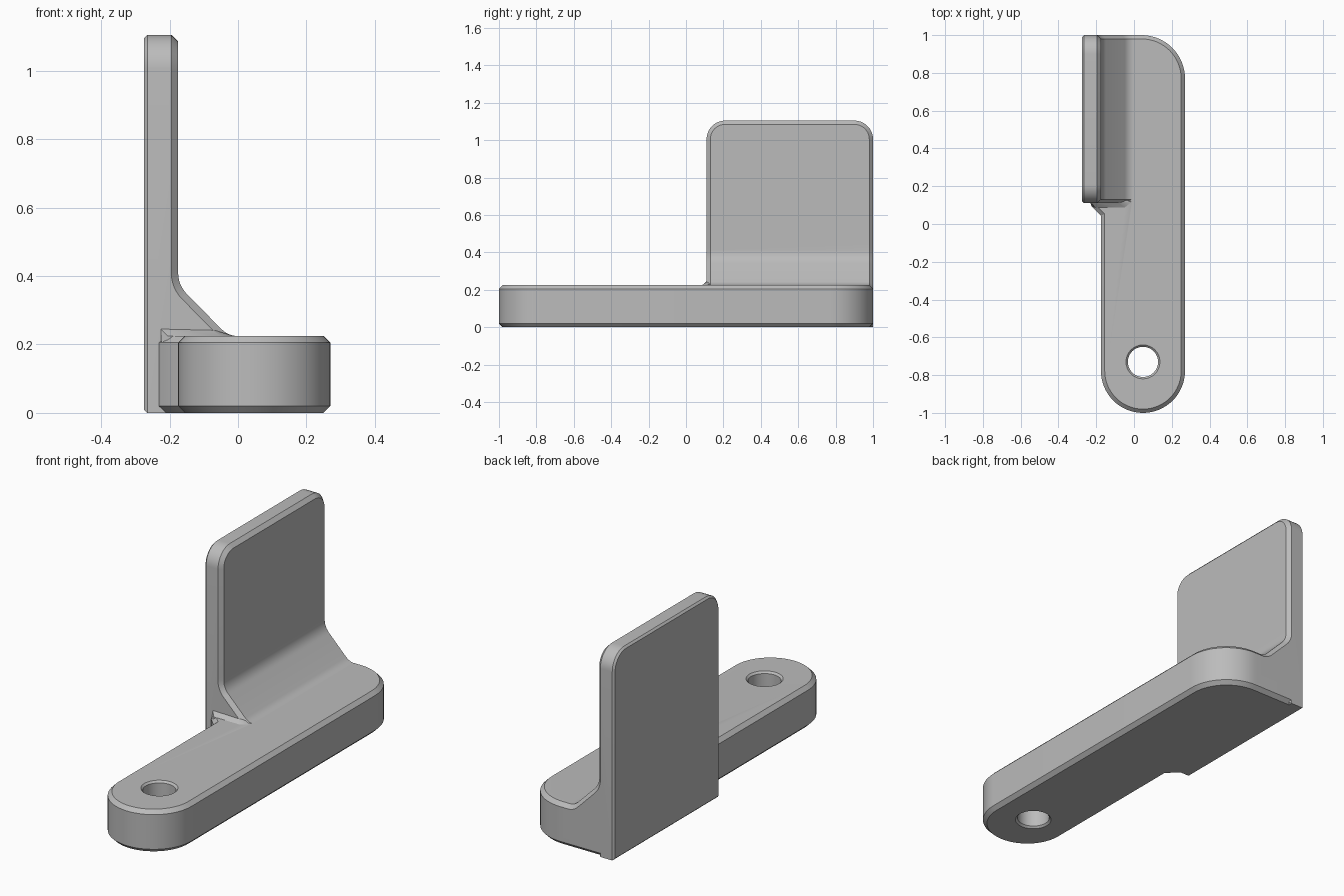
import bpy, bmesh, math
from mathutils import Vector, Matrix

if "Cube" in bpy.data.objects:
    bpy.data.objects.remove(bpy.data.objects["Cube"])

grey = bpy.data.materials.new("warm_grey_metal")
grey.diffuse_color = (0.5, 0.5, 0.5, 1)
grey.use_nodes = True
grey.node_tree.nodes["Principled BSDF"].inputs["Base Color"].default_value = grey.diffuse_color


def arc(cx, cy, r, a0, a1, n):
    """Points on an arc, angles in degrees."""
    return [(cx + r * math.cos(math.radians(a0 + (a1 - a0) * i / n)),
             cy + r * math.sin(math.radians(a0 + (a1 - a0) * i / n))) for i in range(n + 1)]


def inset(pts, d):
    """Mitred inward offset of a counter-clockwise outline."""
    out = []
    for i, p in enumerate(pts):
        p, a, b = Vector(p), Vector(pts[i - 1]), Vector(pts[(i + 1) % len(pts)])
        e, f = (p - a).normalized(), (b - p).normalized()
        n, m = Vector((-e.y, e.x)), Vector((-f.y, f.x))
        out.append(tuple(p + (n + m) * d / (1 + n.dot(m))))
    return out


def finish(name, bm):
    bmesh.ops.recalc_face_normals(bm, faces=bm.faces)
    mesh = bpy.data.meshes.new(name)
    bm.to_mesh(mesh)
    bm.free()
    mesh.materials.append(grey)
    ob = bpy.data.objects.new(name, mesh)
    bpy.context.collection.objects.link(ob)
    return ob


def slab(name, pts, lo, hi, c_lo, c_hi, place):
    """Extrude an outline from lo to hi with chamfered rims; place maps (u, v, w) to xyz."""
    bm = bmesh.new()
    levels = [(lo, c_lo), (lo + abs(c_lo), 0), (hi - abs(c_hi), 0), (hi, c_hi)]
    rings = [[bm.verts.new(place(u, v, w)) for u, v in inset(pts, c)] for w, c in levels]
    n = len(pts)
    for a, b in zip(rings, rings[1:]):
        for i in range(n):
            bm.faces.new((a[i], a[(i + 1) % n], b[(i + 1) % n], b[i]))
    bm.faces.new(rings[0])
    bm.faces.new(rings[-1])
    return finish(name, bm)


def combine(target, other, op):
    """Boolean another part into the target and remove it."""
    mod = target.modifiers.new(op, 'BOOLEAN')
    mod.operation, mod.object, mod.solver = op, other, 'EXACT'
    bpy.context.view_layer.objects.active = target
    bpy.ops.object.modifier_apply(modifier=mod.name)
    bpy.data.objects.remove(other)


# Base bar: rounded front end, one rounded back corner, diagonal step under the plate
outline = arc(0.0475, -0.7775, 0.2225, 180, 360, 32)
outline += arc(0.04, 0.77, 0.23, 0, 90, 16)
outline += [(-0.235, 1), (-0.235, 0.12), (-0.225, 0.095), (-0.175, 0.045)]
body = slab("bracket", outline, 0, 0.225, 0.02, 0.02, lambda u, v, w: (u, v, w))

# Upright plate with rounded top corners
plate_pts = [(0.11, 0), (1, 0)] + arc(0.9, 1.005, 0.1, 0, 90, 10) + arc(0.21, 1.005, 0.1, 90, 180, 10)
plate = slab("plate", plate_pts, -0.275, -0.175, 0.01, 0.02, lambda u, v, w: (w, u, v))

# Sloped web blending the plate into the bar
web_pts = [(-0.22, 0.12), (0.001, 0.12)]
web_pts += arc(0.001, 0.2945, 0.07, 270, 225, 6)
web_pts += arc(-0.085, 0.41, 0.09, 225, 180, 6)
web_pts += [(-0.175, 0.44), (-0.22, 0.44)]
web = slab("web", web_pts, 0.11, 1, 0.02, 0.02, lambda u, v, w: (u, w, v))

# Small flared foot at the front of the web
bm = bmesh.new()
for p in [(-.225, .097, .2), (-.225, .11, .245), (-.205, .087, .225), (-.205, .087, .2),
          (-.05, .087, .225), (-.05, .087, .2), (-.01, .115, .224), (-.01, .14, .2),
          (-.08, .115, .245), (-.08, .14, .245), (-.225, .14, .245), (-.225, .14, .2)]:
    bm.verts.new(p)
bmesh.ops.convex_hull(bm, input=bm.verts)
foot = finish("foot", bm)

for part in (plate, web, foot):
    combine(body, part, 'UNION')

# Bolt hole with chamfered rims
drill = slab("drill", arc(0.0475, -0.73, 0.08, 0, 348.75, 31), -0.01, 0.235, -0.02, -0.02,
             lambda u, v, w: (u, v, w))
combine(body, drill, 'DIFFERENCE')

bpy.ops.object.select_all(action='DESELECT')
body.select_set(True)
bpy.context.view_layer.objects.active = body
bpy.ops.object.shade_smooth_by_angle(angle=math.radians(25))
